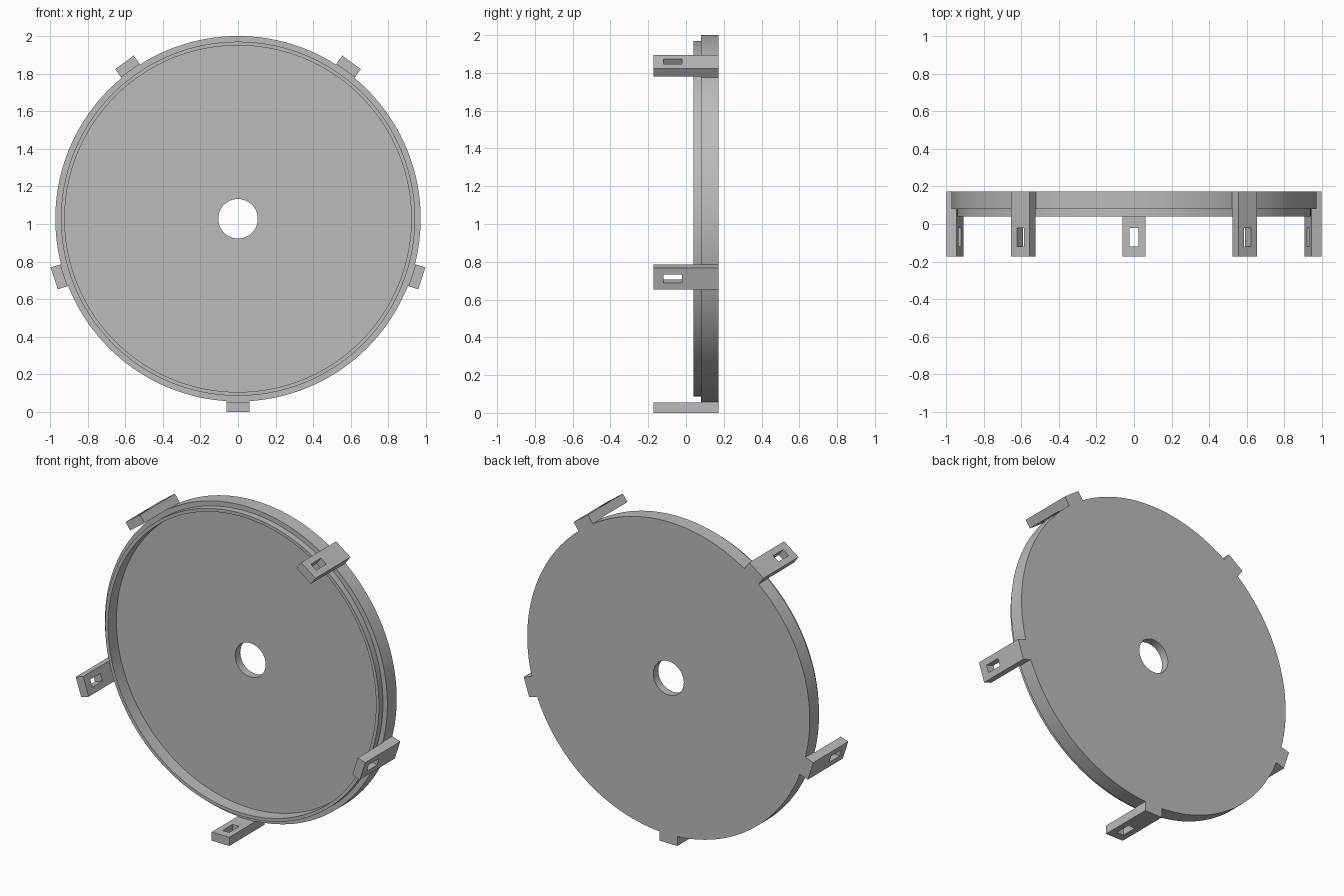
import bpy, bmesh, math
from mathutils import Matrix, Vector

cube = bpy.data.objects.get("Cube")
if cube:
    bpy.data.objects.remove(cube, do_unlink=True)

CENTRE = Vector((0, 0, 1.028))
BACK = 0.172

grey = bpy.data.materials.new("light_grey")
grey.use_nodes = True
colour = (0.5, 0.5, 0.5, 1)
grey.diffuse_color = colour
grey.node_tree.nodes["Principled BSDF"].inputs["Base Color"].default_value = colour


def finish(bm, name):
    bmesh.ops.recalc_face_normals(bm, faces=bm.faces)
    mesh = bpy.data.meshes.new(name)
    bm.to_mesh(mesh)
    bm.free()
    mesh.materials.append(grey)
    obj = bpy.data.objects.new(name, mesh)
    obj.location = CENTRE
    bpy.context.collection.objects.link(obj)
    return obj


# Stepped cover disc: closed (radius, y) profile spun about the y axis
profile = [(0.105, BACK), (0.972, BACK), (0.972, 0.08), (0.942, 0.08),
           (0.942, 0.04), (0.922, 0.04), (0.922, 0.122), (0.105, 0.122)]
bm = bmesh.new()
verts = [bm.verts.new((r, y, 0)) for r, y in profile]
edges = [bm.edges.new((v, verts[i - 1])) for i, v in enumerate(verts)]
bmesh.ops.spin(bm, geom=verts + edges, cent=(0, 0, 0), axis=(0, 1, 0),
               angle=math.tau, steps=144, use_merge=True)
bmesh.ops.remove_doubles(bm, verts=bm.verts, dist=1e-5)
disc = finish(bm, "cover_disc")
bpy.context.view_layer.objects.active = disc
disc.select_set(True)
bpy.ops.object.shade_smooth_by_angle(angle=math.radians(30))
disc.select_set(False)


# Slotted clip: a grid plate with one cell left open, thickened inward
def make_clip(name, angle):
    outer, inner, root = 1.028, 0.974, 0.955
    xs = [-0.061, -0.023, 0.023, 0.061]
    ys = [-BACK, -0.12, -0.02, 0.08, BACK]
    bm = bmesh.new()
    grid = [[bm.verts.new((x, y, -outer)) for x in xs] for y in ys]
    for j in range(len(ys) - 1):
        for i in range(len(xs) - 1):
            if (i, j) != (1, 1):
                bm.faces.new((grid[j][i], grid[j][i + 1],
                              grid[j + 1][i + 1], grid[j + 1][i]))

    def extrude(faces, distance, keep):
        result = bmesh.ops.extrude_face_region(bm, geom=faces, use_keep_orig=keep)
        new = result["geom"]
        bmesh.ops.translate(bm, vec=(0, 0, distance),
                            verts=[g for g in new if isinstance(g, bmesh.types.BMVert)])
        return [g for g in new if isinstance(g, bmesh.types.BMFace)]

    top = extrude(bm.faces[:], outer - inner, True)
    # The back row reaches into the disc edge
    back_row = [f for f in top if f.calc_center_median().y > 0.08]
    extrude(back_row, inner - root, False)
    bmesh.ops.delete(bm, geom=[f for f in back_row if f.is_valid], context='FACES_ONLY')
    bmesh.ops.rotate(bm, verts=bm.verts, cent=(0, 0, 0),
                     matrix=Matrix.Rotation(angle, 3, 'Y'))
    return finish(bm, name)


names = ["bottom_clip", "lower_right_clip", "upper_right_clip",
         "upper_left_clip", "lower_left_clip"]
for k, name in enumerate(names):
    make_clip(name, k * math.tau / 5)
